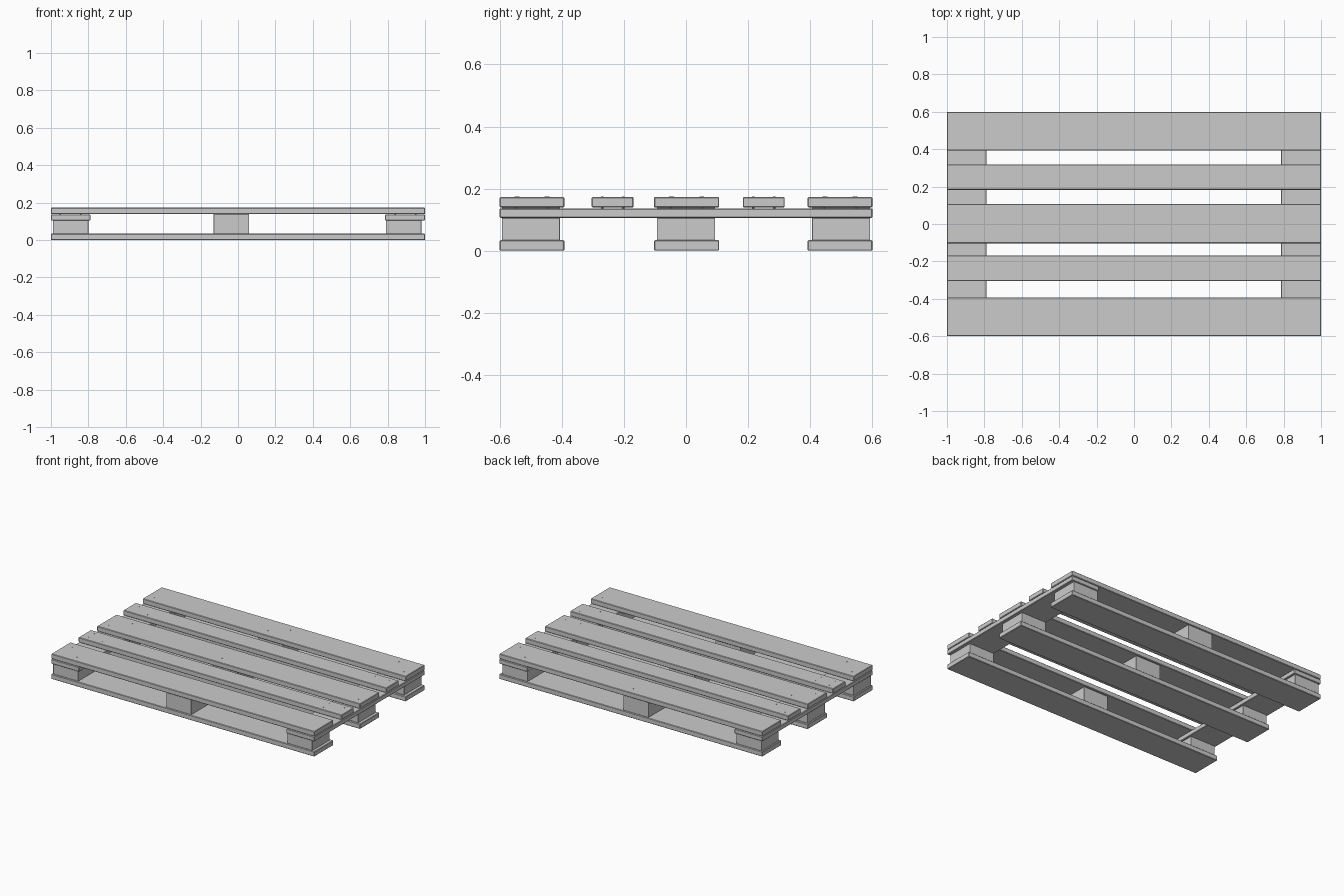
import bpy

if "Cube" in bpy.data.objects:
    bpy.data.objects.remove(bpy.data.objects["Cube"])

def box(name, x, y, z, bevel=0.003):
    """Lightly chamfered timber spanning the given (min, max) ranges."""
    bpy.ops.mesh.primitive_cube_add(
        size=1, location=[(r[0] + r[1]) / 2 for r in (x, y, z)])
    o = bpy.context.object
    o.name = name
    o.scale = [r[1] - r[0] for r in (x, y, z)]
    bpy.ops.object.transform_apply(location=False, rotation=False, scale=True)
    m = o.modifiers.new("worn_edges", 'BEVEL')
    m.width = bevel
    m.segments = 1
    return o

def nail(x, y):
    """Nail with its head just proud of the deck, driven into the timber below."""
    bpy.ops.mesh.primitive_cylinder_add(
        vertices=8, radius=0.004, depth=0.05, location=(x, y, TOP - 0.024))
    bpy.context.object.name = "nail"

TOP = 0.173
DECK_Z = (0.139, TOP)
wide = [(-0.60, -0.392), (-0.103, 0.107), (0.392, 0.60)]
narrow = [(-0.304, -0.169), (0.183, 0.318)]

# Deck boards
for i, y in enumerate(wide):
    box(f"wide_deck_board_{i + 1}", (-1, 1), y, DECK_Z)
for i, y in enumerate(narrow):
    box(f"narrow_deck_board_{i + 1}", (-1, 1), y, DECK_Z)

# Cross boards under both ends of the deck
for side, x in (("left", (-1, -0.788)), ("right", (0.786, 1))):
    box(f"{side}_cross_board", x, (-0.60, 0.60), (0.105, 0.1365))

# Runners on the ground
for i, y in enumerate(wide):
    box(f"runner_{i + 1}", (-1, 1), y, (0, 0.034))

# Spacer blocks: the middle ones reach up to the deck
columns = [("left", (-0.99, -0.80), 0.105),
           ("middle", (-0.13, 0.06), 0.139),
           ("right", (0.79, 0.98), 0.105)]
for i, y in enumerate([(-0.593, -0.406), (-0.094, 0.094), (0.406, 0.593)]):
    for label, x, top in columns:
        box(f"{label}_block_{i + 1}", x, y, (0.034, top), 0.001)

# Nails at the board ends and over the middle blocks
for y0, y1 in wide + narrow:
    inset = (y1 - y0) * 0.25
    for y in (y0 + inset, y1 - inset):
        for x in (-0.95, -0.84, 0.84, 0.95):
            nail(x, y)
for y0, y1 in wide:
    nail(-0.09, y0 + 0.06)
    nail(0.02, y1 - 0.06)
